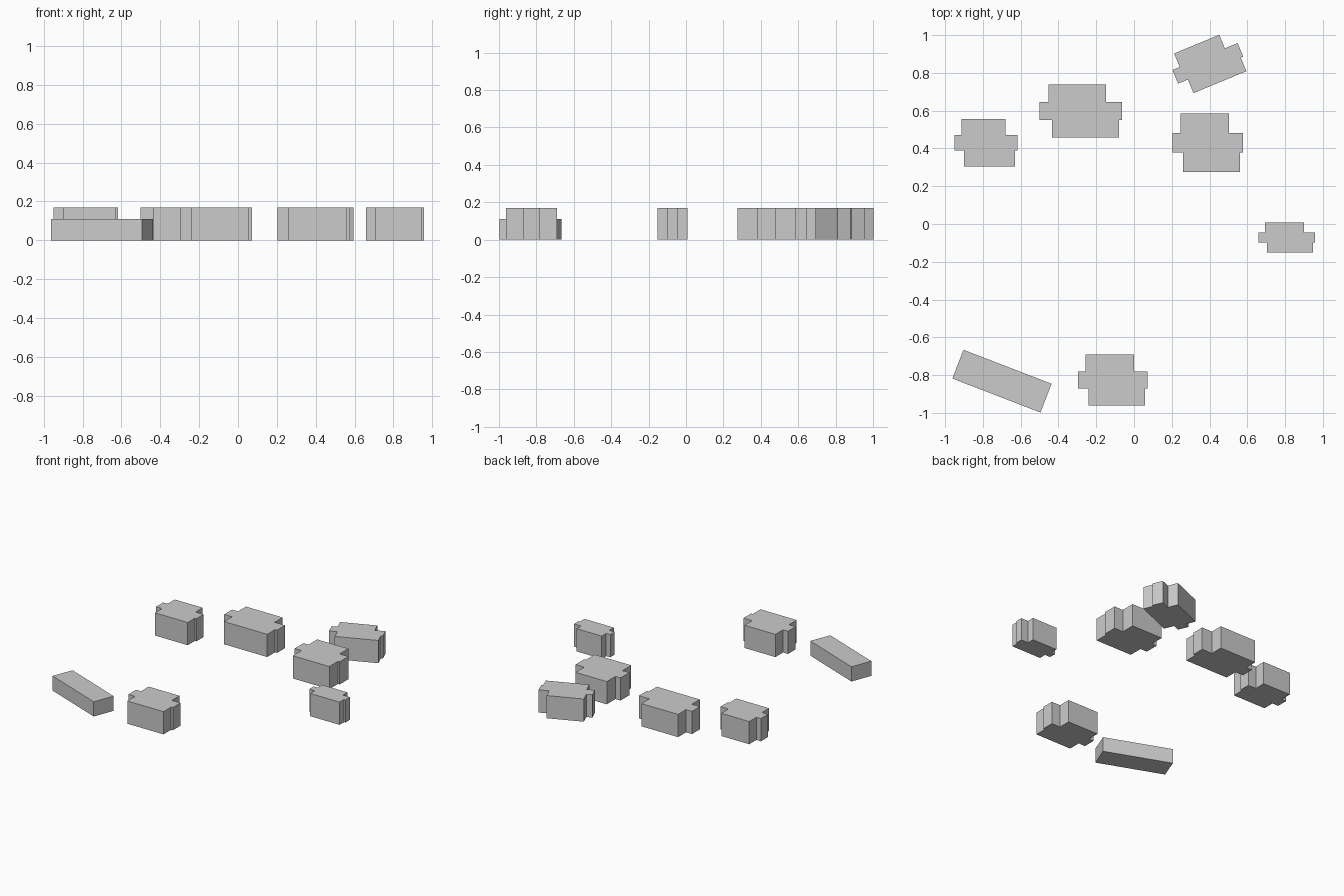
import bpy, bmesh
from mathutils import Matrix
from math import radians

if "Cube" in bpy.data.objects:
    bpy.data.objects.remove(bpy.data.objects["Cube"])

grey = bpy.data.materials.new("concrete_grey")
grey.diffuse_color = (0.6, 0.6, 0.6, 1)
grey.use_nodes = True
grey.node_tree.nodes["Principled BSDF"].inputs["Base Color"].default_value = grey.diffuse_color


def block(name, outline, height, pos, angle=0):
    """Extrude a flat footprint up from the ground, then turn and place it."""
    bm = bmesh.new()
    base = bm.faces.new([bm.verts.new((x, y, 0)) for x, y in outline])
    base.normal_update()
    if base.normal.z > 0:
        base.normal_flip()
    top = bmesh.ops.extrude_face_region(bm, geom=[base], use_keep_orig=True)
    verts = [g for g in top["geom"] if isinstance(g, bmesh.types.BMVert)]
    bmesh.ops.translate(bm, verts=verts, vec=(0, 0, height))
    bmesh.ops.recalc_face_normals(bm, faces=bm.faces)
    bm.transform(Matrix.Translation((*pos, 0)) @ Matrix.Rotation(radians(angle), 4, 'Z'))
    me = bpy.data.meshes.new(name)
    bm.to_mesh(me)
    bm.free()
    me.materials.append(grey)
    ob = bpy.data.objects.new(name, me)
    bpy.context.collection.objects.link(ob)


def house_plan(w, d):
    """Stepped plan in three equal bands: front, wide middle, short back."""
    bands = [(0, 1), (-0.185, 1.047), (-0.047, 0.806)]
    left, right = [], []
    for i, (a, b) in enumerate(bands):
        for y in (i * d / 3, (i + 1) * d / 3):
            left.append((a * w, y))
            right.append((b * w, y))
    return right + left[::-1]


# Stepped houses: front-left corner, front width, depth, turn
houses = {
    "west_house": ((-0.90, 0.304), 0.271, 0.252, 0),
    "north_house": ((-0.435, 0.458), 0.356, 0.281, 0),
    "centre_house": ((0.260, 0.276), 0.302, 0.309, 0),
    "east_house": ((0.704, -0.152), 0.243, 0.159, 0),
    "south_house": ((-0.242, -0.962), 0.299, 0.271, 0),
    "turned_house": ((0.315, 0.693), 0.303, 0.233, 22.5),
}
for name, (pos, w, d, turn) in houses.items():
    block(name, house_plan(w, d), 0.17, pos, turn)

# Low plain building in the corner
a, b = 0.25, 0.0815
block("low_building", [(-a, -b), (a, -b), (a, b), (-a, b)], 0.11, (-0.699, -0.832), -21.1)
